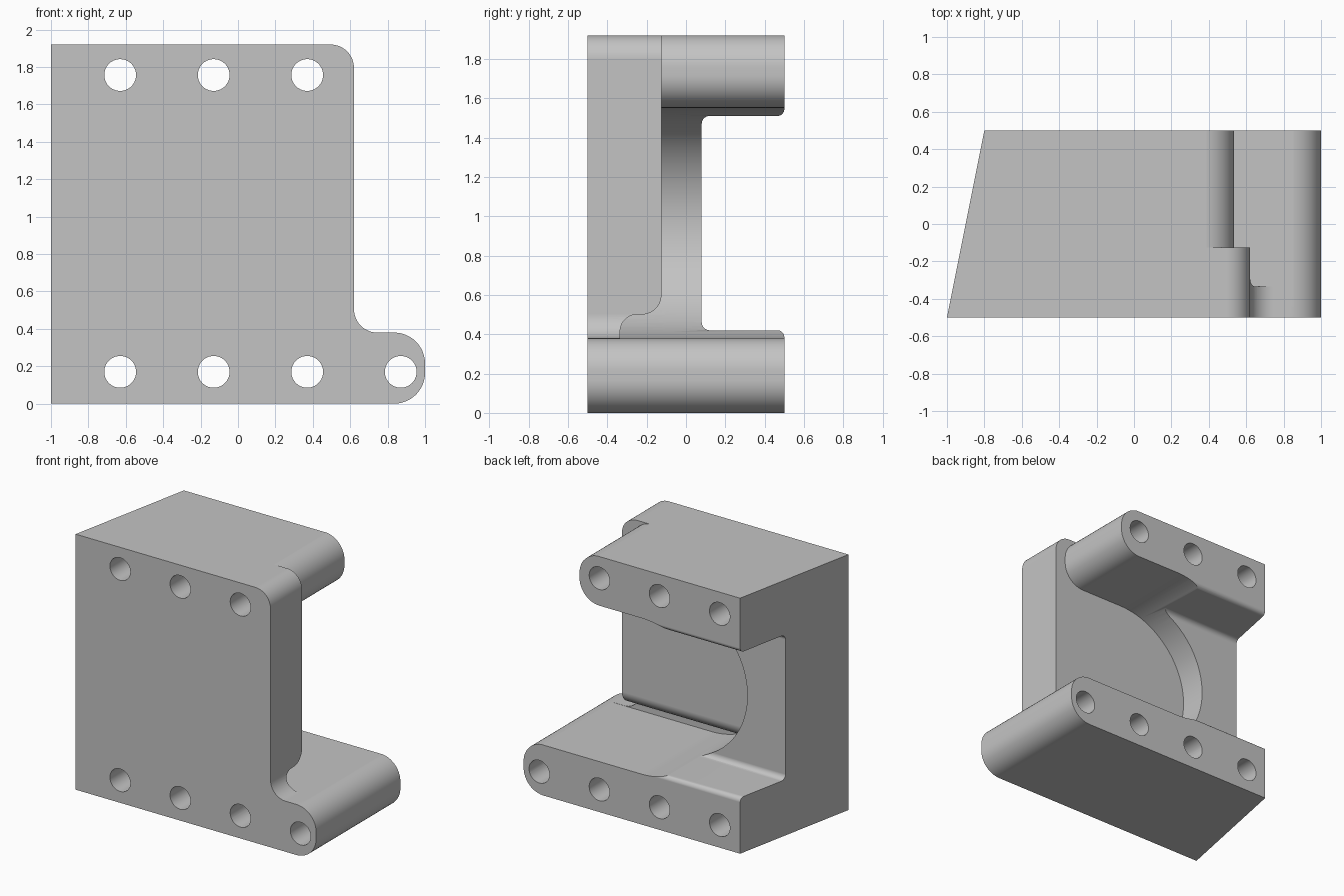
import bpy, bmesh
from math import sin, cos, radians
from mathutils import Vector

cube = bpy.data.objects.get("Cube")
if cube:
    bpy.data.objects.remove(cube, do_unlink=True)

grey = bpy.data.materials.new("plain_grey")
grey.use_nodes = True
COLOUR = (0.55, 0.55, 0.55, 1)
grey.diffuse_color = COLOUR
grey.node_tree.nodes["Principled BSDF"].inputs["Base Color"].default_value = COLOUR

# How a flat profile maps into space for each extrusion axis
PLANES = {
    "x": lambda u, v, w: Vector((w, u, v)),
    "y": lambda u, v, w: Vector((u, w, v)),
    "z": lambda u, v, w: Vector((u, v, w)),
}


def arc(u, v, r, start, end, steps=12):
    angles = [radians(start + (end - start) * i / steps) for i in range(steps + 1)]
    return [(u + r * cos(a), v + r * sin(a)) for a in angles]


def prism(name, profile, axis, low, high):
    bm = bmesh.new()
    place = PLANES[axis]
    face = bm.faces.new([bm.verts.new(place(u, v, low)) for u, v in profile])
    top = bmesh.ops.extrude_face_region(bm, geom=[face])["geom"]
    moved = [g for g in top if isinstance(g, bmesh.types.BMVert)]
    bmesh.ops.translate(bm, verts=moved, vec=place(0, 0, high - low))
    bmesh.ops.recalc_face_normals(bm, faces=bm.faces)
    mesh = bpy.data.meshes.new(name)
    bm.to_mesh(mesh)
    bm.free()
    mesh.materials.append(grey)
    obj = bpy.data.objects.new(name, mesh)
    bpy.context.collection.objects.link(obj)
    return obj


def activate(obj):
    bpy.ops.object.select_all(action="DESELECT")
    obj.select_set(True)
    bpy.context.view_layer.objects.active = obj


def combine(target, tool, operation="DIFFERENCE"):
    tool.hide_render = True
    mod = target.modifiers.new("cut", "BOOLEAN")
    mod.operation, mod.solver, mod.object = operation, "EXACT", tool
    activate(target)
    bpy.ops.object.modifier_apply(modifier=mod.name)
    bpy.data.objects.remove(tool, do_unlink=True)


# Main block: front outline with rounded top corner and projecting foot
outline = [(-1.1, 0)]
outline += arc(0.835, 0.165, 0.165, -90, 0)
outline += arc(0.835, 0.215, 0.165, 0, 90)
outline += arc(0.745, 0.505, 0.125, 270, 180)
outline += arc(0.495, 1.795, 0.125, 0, 90)
outline += [(-1.1, 1.92)]
block = prism("bracket_block", outline, "y", -0.5, 0.5)

# Slanted side
combine(block, prism("side_cutter", [(-1.02, -0.6), (-0.78, 0.6), (-1.3, 0.6), (-1.3, -0.6)],
                     "z", -0.2, 2.2))

# Round-ended pocket, which also shapes the end of the upper arm
pocket = [(1.2, 0.379)]
pocket += arc(0.02, 0.965, 0.586, 270, 90, 48)
pocket += arc(0.37, 1.716, 0.165, -90, 0)
pocket += arc(0.37, 1.756, 0.165, 0, 90)
pocket += [(0.37, 2.1), (1.2, 2.1)]

# Undercut along the foot of the front plate, limited by the pocket wall
groove = [(-0.335, 0.3)]
groove += arc(-0.25, 0.415, 0.085, 180, 90)
groove += arc(-0.225, 0.6, 0.1, -90, 0)
groove += [(-0.1, 0.6), (-0.1, 0.3)]
groove_cutter = prism("groove_cutter", groove, "x", -0.9, 1.1)
combine(groove_cutter, prism("groove_limit", pocket, "y", -0.6, 0.1), "INTERSECT")
combine(block, groove_cutter)
combine(block, prism("pocket_cutter", pocket, "y", -0.125, 0.7))

# Rear channel with filleted inner corners and rounded lips
lower = [(0.6, 0.385)]
lower += arc(0.465, 0.385, 0.035, 0, 90, 8)
lower += arc(0.12, 0.46, 0.04, 270, 180, 8)
channel = lower + [(y, 1.93 - z) for y, z in reversed(lower)]
combine(block, prism("channel_cutter", channel, "x", -1.3, 1.3))

# Bolt holes
holes = [(x, z) for z in (0.17, 1.757) for x in (-0.63, -0.13, 0.37)] + [(0.87, 0.17)]
for x, z in holes:
    combine(block, prism("hole_cutter", arc(x, z, 0.085, 0, 360, 40)[:-1], "y", -0.7, 0.7))

# Smooth curved walls, crisp edges
activate(block)
bpy.ops.object.shade_smooth_by_angle(angle=radians(30))
weighted = block.modifiers.new("even_shading", "WEIGHTED_NORMAL")
weighted.keep_sharp = True
